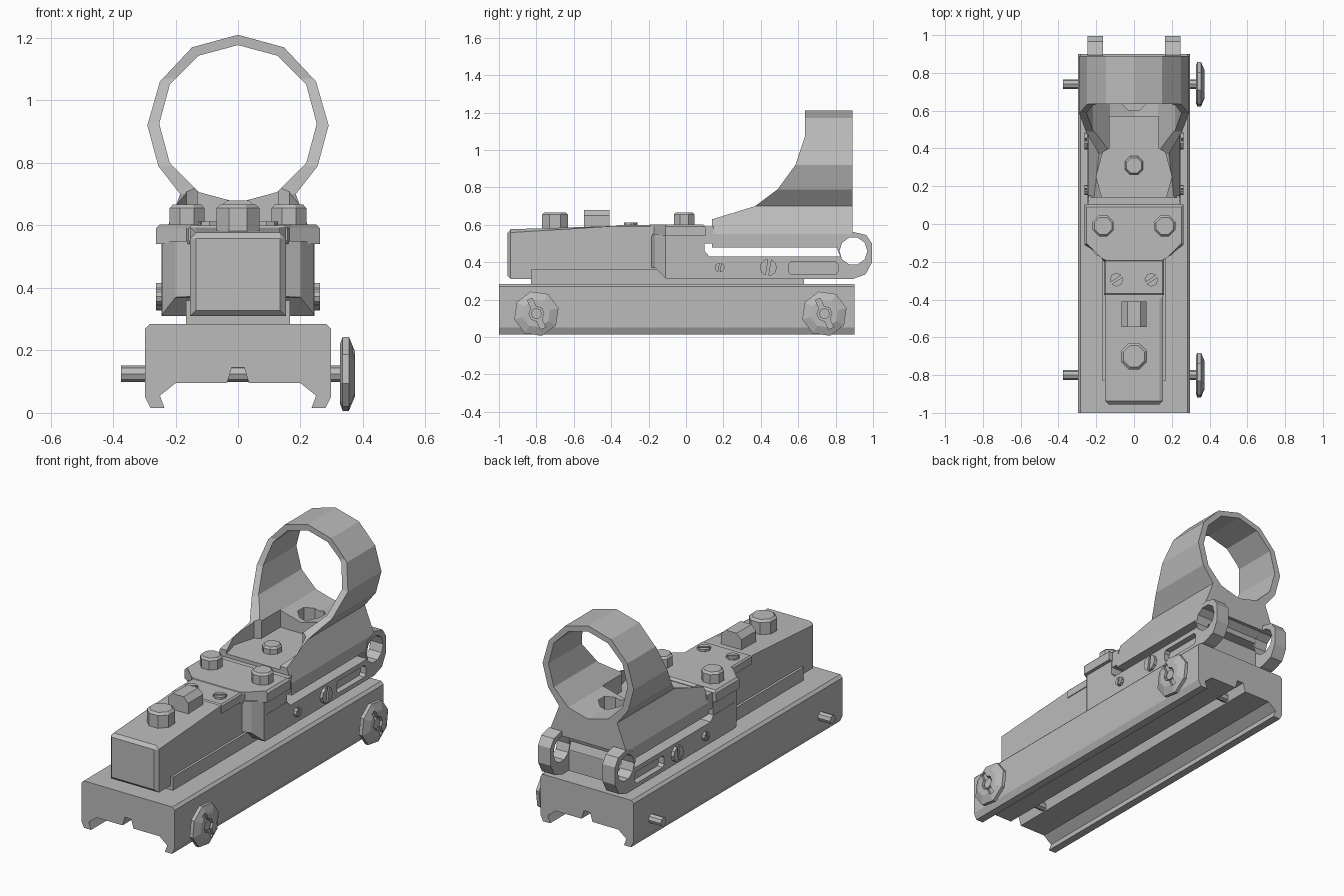
import bpy, bmesh
from math import cos, sin, pi
from mathutils import Matrix, Vector

old = bpy.data.objects.get("Cube")
if old:
    bpy.data.objects.remove(old)

metal = bpy.data.materials.new("grey metal")
metal.use_nodes = True
GREY = (0.5, 0.5, 0.5, 1)
metal.diffuse_color = GREY
metal.node_tree.nodes["Principled BSDF"].inputs["Base Color"].default_value = GREY


def place(axis, u, v, w):
    """Section point (u, v) at depth w along the axis."""
    return {"X": (w, u, v), "Y": (u, w, v), "Z": (u, v, w)}[axis]


def finish(name, bm):
    bmesh.ops.recalc_face_normals(bm, faces=bm.faces)
    mesh = bpy.data.meshes.new(name)
    bm.to_mesh(mesh)
    bm.free()
    mesh.materials.append(metal)
    ob = bpy.data.objects.new(name, mesh)
    bpy.context.collection.objects.link(ob)
    return ob


def loft(name, axis, layers, rule=None, bevel=0.0):
    """Joins equal-length sections [(depth, points)]; rule picks edges to bevel."""
    bm = bmesh.new()
    rings = [[bm.verts.new(place(axis, u, v, w)) for u, v in pts] for w, pts in layers]
    n = len(rings[0])
    for a, b in zip(rings, rings[1:]):
        for i in range(n):
            j = (i + 1) % n
            bm.faces.new((a[i], a[j], b[j], b[i]))
    bm.faces.new(rings[0])
    bm.faces.new(rings[-1])
    if rule:
        edges = [e for e in bm.edges if all(rule(v.co) for v in e.verts)]
        bmesh.ops.bevel(bm, geom=edges, offset=bevel, segments=1, affect="EDGES")
    return finish(name, bm)


def prism(name, axis, pts, a, b, rule=None, bevel=0.0):
    return loft(name, axis, [(a, pts), (b, pts)], rule, bevel)


def box(name, x, y, z, rule=None, bevel=0.0):
    pts = [(x[0], y[0]), (x[1], y[0]), (x[1], y[1]), (x[0], y[1])]
    return prism(name, "Z", pts, z[0], z[1], rule, bevel)


def circle(u, v, r, n, turn=0.0):
    return [(u + r * cos(2 * pi * i / n + turn), v + r * sin(2 * pi * i / n + turn)) for i in range(n)]


def turned(name, axis, u, v, steps, n=8, turn=0.0):
    """Turned part from (radius, depth) steps."""
    return loft(name, axis, [(w, circle(u, v, r, n, turn)) for r, w in steps])


def mirrored(half):
    return half + [(-u, v) for u, v in reversed(half) if u > 0]


def cut(ob, *cutters):
    for c in cutters:
        m = ob.modifiers.new("cut", "BOOLEAN")
        m.operation, m.object, m.solver = "DIFFERENCE", c, "EXACT"
        bpy.context.view_layer.update()
        dg = bpy.context.evaluated_depsgraph_get()
        mesh = bpy.data.meshes.new_from_object(ob.evaluated_get(dg))
        ob.modifiers.clear()
        ob.data = mesh
        bpy.data.objects.remove(c)


def slot(ob, axis, u, v, length, width, a, b, angle):
    """Cuts a turned screwdriver slot."""
    pts = []
    for s, t in ((-1, -1), (1, -1), (1, 1), (-1, 1)):
        p = Matrix.Rotation(angle, 2) @ Vector((s * length, t * width))
        pts.append((u + p.x, v + p.y))
    cut(ob, prism("slot", axis, pts, a, b))


# Clamp rail with undercut jaws and a centre groove
prism("clamp_rail", "Y", mirrored([
    (0.02, 0.145), (0.035, 0.095), (0.2, 0.095), (0.25, 0.055), (0.235, 0.015),
    (0.28, 0.015), (0.297, 0.05), (0.297, 0.27), (0.282, 0.285)]), -1, 0.9)

# Cross bolts and slotted thumb knobs
for tag, y in (("front", -0.8), ("rear", 0.74)):
    turned(tag + "_cross_bolt", "X", y, 0.125, [(0.026, -0.375), (0.026, 0.34)])
    knob = turned(tag + "_knob", "X", y, 0.125,
                  [(0.1, 0.327), (0.122, 0.335), (0.122, 0.355), (0.075, 0.374)], 8, 0.25)
    cut(knob, turned("socket", "X", y, 0.125, [(0.04, 0.355), (0.04, 0.4)]))
    slot(knob, "X", y, 0.125, 0.085, 0.014, 0.357, 0.4, 2.0)
    turned(tag + "_bolt_end", "X", y, 0.125, [(0.03, 0.33), (0.03, 0.366)])

# Lower body: skirt, spine and front housing
box("skirt", (-0.167, 0.167), (-0.83, 0), (0.28, 0.36))
box("pedestal", (-0.167, 0.167), (-0.1, 0.63), (0.28, 0.32))
spine = box("spine", (-0.17, 0.17), (-0.1, 0.83), (0.31, 0.43))
EYE = (0.895, 0.46)
cut(spine, turned("eye_cutter", "X", *EYE, [(0.076, -0.4), (0.076, 0.4)], 10))
prism("front_housing", "X", [(-0.955, 0.31), (0, 0.31), (0, 0.597), (-0.38, 0.594), (-0.955, 0.576)],
      -0.153, 0.153, lambda c: c.y < -0.9 or c.z > 0.5, 0.018)
box("top_plate", (-0.158, 0.158), (-0.375, -0.15), (0.55, 0.6), lambda c: c.z > 0.58, 0.008)

# Wide middle block with its cap
mid = prism("middle_block", "Z", mirrored([(0.15, -0.185), (0.2, -0.165), (0.243, -0.11), (0.243, 0.1)]), 0.31, 0.55)
cut(mid, prism("under_cut", "X", [(-0.25, 0.3), (-0.25, 0.38), (-0.165, 0.37), (-0.095, 0.3)], -0.4, 0.4))
prism("cap", "Z", mirrored([(0.155, -0.205), (0.165, -0.17), (0.263, -0.11), (0.263, 0.103)]),
      0.54, 0.603, lambda c: c.z > 0.6, 0.012)

# Side arms with rear eyes, adjustment slots and screws
for tag, s in (("left", 1), ("right", -1)):
    def span(a, b):
        return sorted((s * a, s * b))
    a, b = span(0.165, 0.245)
    arm = prism(tag + "_arm", "X", [
        (-0.09, 0.31), (0.89, 0.31), (0.96, 0.335), (0.995, 0.4), (0.995, 0.5), (0.965, 0.545),
        (0.895, 0.562), (0.83, 0.53), (0.808, 0.47), (0.825, 0.43), (0.125, 0.43), (0.1, 0.46), (-0.09, 0.46)], a, b)
    a, b = span(0.1, 0.3)
    cut(arm, turned("eye_cutter", "X", *EYE, [(0.075, a), (0.075, b)], 10))
    a, b = span(0.21, 0.3)
    cut(arm, prism("slot_cutter", "X", [
        (0.56, 0.335), (0.8, 0.335), (0.812, 0.35), (0.812, 0.388), (0.8, 0.403),
        (0.56, 0.403), (0.548, 0.388), (0.548, 0.35)], a, b))
    for part, y, r in (("large", 0.44, 0.046), ("small", 0.18, 0.026)):
        a, b = span(0.22, 0.262)
        screw = turned(tag + "_" + part + "_screw", "X", y, 0.372, [(r, a), (r, b)], 10)
        a, b = span(0.252, 0.3)
        slot(screw, "X", y, 0.372, r * 1.2, r * 0.16, a, b, 1.4)

# Sight hood: swept ring section, trimmed to a curved side outline
hood = prism("sight_hood", "Y", mirrored([
    (0.243, 0.48), (0.243, 0.55), (0.2, 0.66), (0.185, 0.7), (0.255, 0.79),
    (0.29, 0.92), (0.25, 1.06), (0.147, 1.17), (0, 1.21)]), 0.14, 0.89)
cut(hood,
    prism("outline_cutter", "X", [
        (0, 0.59), (0.14, 0.63), (0.37, 0.7), (0.49, 0.79), (0.585, 0.92), (0.635, 1.07),
        (0.635, 1.4), (0, 1.4)], -0.5, 0.5),
    turned("bore_cutter", "Y", 0, 0.925, [(0.252, 0), (0.252, 1.1)], 12, pi / 2),
    prism("pocket_cutter", "Z", mirrored([(0.17, 0.1), (0.17, 0.14), (0.2, 0.25), (0.165, 0.38), (0.13, 0.4), (0.13, 0.57)]),
          0.61, 0.8),
    turned("well_cutter", "Z", 0, 0.67, [(0.075, 0.6), (0.075, 0.8)], 8, pi / 8),
    turned("eye_cutter", "X", *EYE, [(0.076, -0.4), (0.076, 0.4)], 10))

# Link under the hood
box("hood_link", (-0.24, 0.24), (0.08, 0.15), (0.5, 0.59))

# Top bolts, screws and dial
for name, x, y, r, low, high in (
        ("front_bolt", 0, -0.7, 0.075, 0.57, 0.667), ("left_cap_bolt", 0.163, -0.01, 0.06, 0.59, 0.667),
        ("right_cap_bolt", -0.163, -0.01, 0.06, 0.59, 0.667), ("pocket_bolt", 0, 0.31, 0.053, 0.6, 0.65)):
    turned(name, "Z", x, y, [(r, low), (r, high - 0.012), (r * 0.82, high)], 8, pi / 8)
for tag, s in (("left", 1), ("right", -1)):
    screw = turned(tag + "_plate_screw", "Z", s * 0.092, -0.295, [(0.036, 0.59), (0.036, 0.612)])
    slot(screw, "Z", s * 0.092, -0.295, 0.05, 0.006, 0.604, 0.7, 0.6)
prism("dial", "Y", mirrored([(0.065, 0.57), (0.065, 0.65), (0.035, 0.68)]), -0.545, -0.41)
